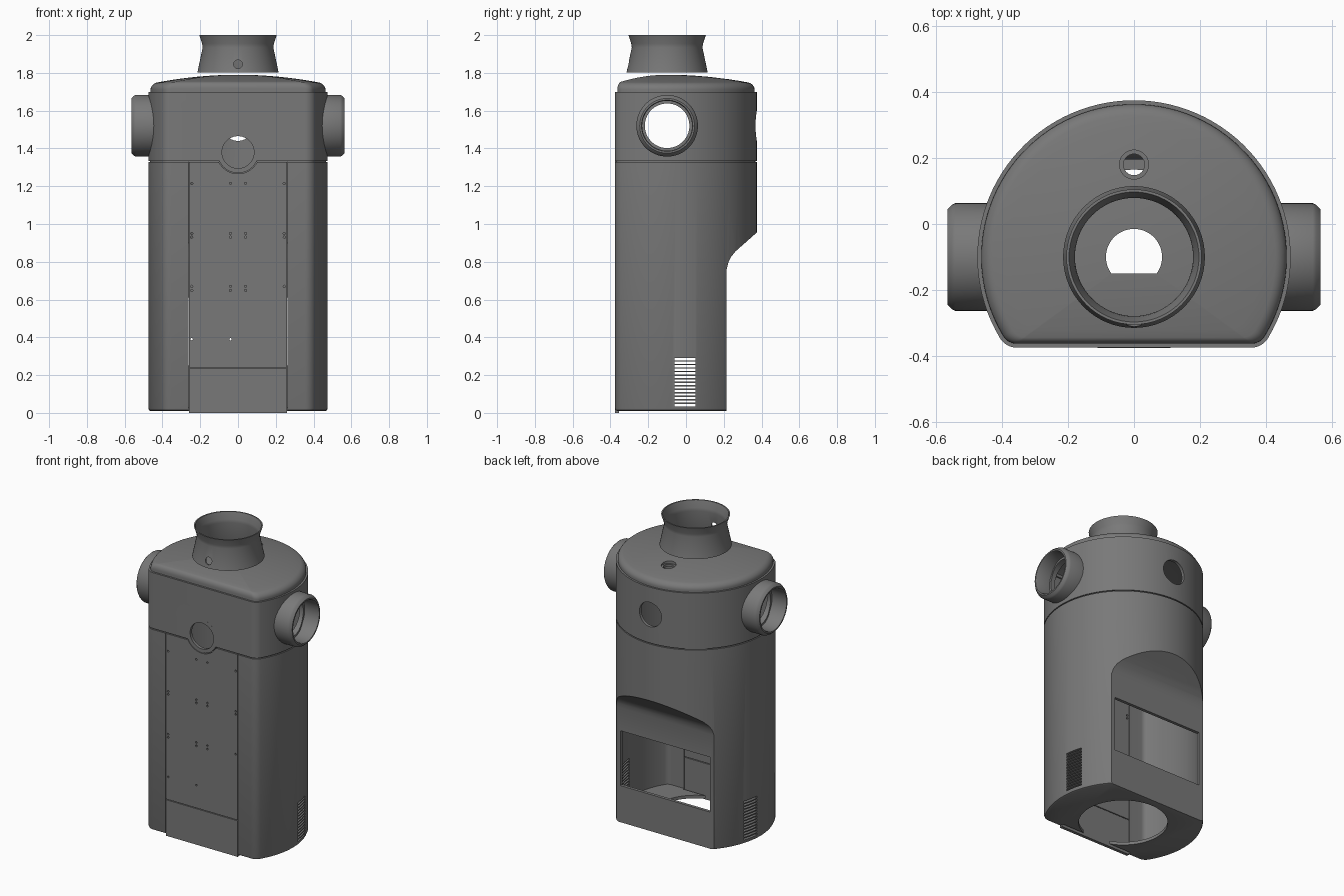
import bpy, bmesh, math
from mathutils import Matrix, Vector

if "Cube" in bpy.data.objects:
    bpy.data.objects.remove(bpy.data.objects["Cube"])

grey = bpy.data.materials.new("dark grey")
COLOUR = (0.19, 0.19, 0.19, 1)
grey.diffuse_color = COLOUR
grey.use_nodes = True
bsdf = next(n for n in grey.node_tree.nodes if n.type == 'BSDF_PRINCIPLED')
bsdf.inputs["Base Color"].default_value = COLOUR

CY = -0.1              # y of the main vertical axis
RAD, FRONT, FIL = 0.475, 0.275, 0.06   # shell radius, axis-to-front distance, corner fillet
WALL = 0.02
PORT_Z, HATCH_Z = 1.52, 1.38


def make(name, bm):
    bmesh.ops.recalc_face_normals(bm, faces=bm.faces[:])
    me = bpy.data.meshes.new(name)
    bm.to_mesh(me)
    bm.free()
    ob = bpy.data.objects.new(name, me)
    bpy.context.scene.collection.objects.link(ob)
    return ob


def outline(d=0.0):
    """D-shaped plan, flat at the front, offset inwards by d."""
    f = FIL - d
    yc = -(FRONT - FIL)
    xc = math.sqrt((RAD - FIL) ** 2 - yc ** 2)
    a0 = math.atan2(yc, xc)
    pts = []
    for i in range(9):                                   # right-hand corner
        a = -math.pi / 2 + (a0 + math.pi / 2) * i / 8
        pts.append((xc + f * math.cos(a), CY + yc + f * math.sin(a)))
    n = 72
    for i in range(1, n):                                # large arc
        a = a0 + (math.pi - 2 * a0) * i / n
        pts.append(((RAD - d) * math.cos(a), CY + (RAD - d) * math.sin(a)))
    return pts + [(-x, y) for x, y in reversed(pts[:9])]


def loft(name, rings, ring_closed=False):
    """Skin rings of equal point count; cap the ends or join last to first."""
    bm = bmesh.new()
    vs = [[bm.verts.new(p) for p in r] for r in rings]
    n = len(vs[0])
    pairs = list(zip(vs, vs[1:]))
    if ring_closed:
        pairs.append((vs[-1], vs[0]))
    else:
        bm.faces.new(vs[0])
        bm.faces.new(vs[-1])
    for a, b in pairs:
        for i in range(n):
            j = (i + 1) % n
            bm.faces.new((a[i], a[j], b[j], b[i]))
    return make(name, bm)


def d_rings(spec):
    return [[(x, y, z) for x, y in outline(d)] for d, z in spec]


def lathe(name, profile, matrix, n=64):
    """Closed (radius, height) profile turned round local z."""
    rings = [[matrix @ Vector((r * math.cos(2 * math.pi * i / n),
                               r * math.sin(2 * math.pi * i / n), h)) for i in range(n)]
             for r, h in profile]
    return loft(name, rings, True)


def boxes(name, items):
    bm = bmesh.new()
    for lo, hi in items:
        lo, hi = Vector(lo), Vector(hi)
        bmesh.ops.create_cube(bm, size=1, matrix=Matrix.Translation((lo + hi) / 2)
                              @ Matrix.Diagonal((*(hi - lo), 1)))
    return make(name, bm)


def rods(name, items, n=48):
    """Solid cylinders: (start, end, radius)."""
    bm = bmesh.new()
    for a, b, r in items:
        a, b = Vector(a), Vector(b)
        q = (b - a).to_track_quat('Z', 'Y').to_matrix().to_4x4()
        bmesh.ops.create_cone(bm, cap_ends=True, segments=n, radius1=r, radius2=r,
                              depth=(b - a).length, matrix=Matrix.Translation((a + b) / 2) @ q)
    return make(name, bm)


def apply_bool(ob, op, *tools):
    for t in tools:
        m = ob.modifiers.new("bool", 'BOOLEAN')
        m.operation, m.object, m.solver = op, t, 'EXACT'
    bpy.context.view_layer.update()
    me = bpy.data.meshes.new_from_object(ob.evaluated_get(bpy.context.evaluated_depsgraph_get()))
    ob.modifiers.clear()
    ob.data = me
    for t in tools:
        bpy.data.objects.remove(t)


def rear_prism(dy, dz):
    """Block removed from the lower back, with its flared top."""
    prof = [(0.215, -0.1), (0.215, 0.76), (0.225, 0.80), (0.24, 0.828), (0.262, 0.855),
            (0.375, 0.955), (0.6, 1.154), (0.6, -0.1)]
    return loft("rear_cutter", [[(x, y + dy, z + dz) for y, z in prof] for x in (-0.7, 0.7)])


def front_disc(r, y0=-0.5, y1=-0.25):
    return rods("disc_cutter", [((0, y0, HATCH_Z), (0, y1, HATCH_Z), r)])


# Lower body: hollow shell with cut-back rear
body = loft("body_shell", d_rings([(0.012, 0.01), (0.004, 0.014), (0, 0.024), (0, 1.327)]))
cavity = loft("cavity_cutter", d_rings([(WALL, 0.03), (WALL, 1.5)]))
apply_bool(cavity, 'DIFFERENCE', rear_prism(-WALL, 0.016))
vents = boxes("vent_cutter", [((-0.7, -0.06, 0.035 + 0.0187 * i), (0.7, 0.05, 0.047 + 0.0187 * i))
                              for i in range(14)])
apply_bool(body, 'DIFFERENCE', rear_prism(0, 0), cavity,
           rods("floor_cutter", [((0, CY, -0.1), (0, CY, 0.0305), 0.265)], 64),
           boxes("window_cutter", [((-0.326, 0.17, 0.25), (0.326, 0.3, 0.61))]),
           vents,
           boxes("door_cutter", [((-0.263, -0.45, -0.05), (0.263, -0.345, 1.4))]),
           front_disc(0.114))

# Front door with screw holes, and service hatch below it
door = boxes("front_door", [((-0.26, -0.375, 0.241), (0.26, -0.355, 1.327))])
holes = [(x, z) for z in (1.215, 0.95, 0.93, 0.67, 0.648) for x in (-0.245, -0.04, 0.04, 0.245)
         if (x, z) != (0.245, 0.648)] + [(-0.245, 0.39), (-0.04, 0.39)]
apply_bool(door, 'DIFFERENCE', front_disc(0.114),
           rods("screw_cutter", [((x, -0.4, z), (x, -0.34, z), 0.006) for x, z in holes], 12))
hatch = boxes("front_hatch", [((-0.26, -0.375, 0.0), (0.26, -0.355, 0.236))])

# Head: shell with a seam groove, round tab and port holes
head = loft("head_shell", d_rings([(0.008, 1.327), (0.008, 1.334), (0, 1.334), (0, 1.70),
                                   (WALL, 1.70), (WALL, 1.327)]), True)
apply_bool(head, 'UNION', front_disc(0.11, -0.3752, -0.355))
apply_bool(head, 'DIFFERENCE', front_disc(0.085),
           rods("rear_hole_cutter", [((0, 0.2, PORT_Z), (0, 0.6, PORT_Z), 0.08)]),
           rods("side_hole_cutter", [((-0.7, CY, PORT_Z), (0.7, CY, PORT_Z), 0.118)], 64))

# Domed roof with a rounded rim and a central opening
EDGE = 0.03


def roof_ring(s, drop):
    ring = []
    for x, y in outline(0.012):
        v = Vector((x, y - CY))
        v = v.lerp(v.normalized() * 0.085, s)
        z = 1.79 - 0.05 * (v.length / RAD) ** 2 - drop
        ring.append((v.x, v.y + CY, z))
    return ring


rim = [(0.09 * (1 - math.cos(a)), EDGE * (1 - math.sin(a)))
       for a in [math.pi / 2 * i / 6 for i in range(7)]]
steps = [0.2, 0.35, 0.5, 0.65, 0.8, 0.92, 1.0]
top = [roof_ring(s, d) for s, d in rim] + [roof_ring(s, 0) for s in steps]
under = [roof_ring(s, 0.03) for s in reversed(steps)] + [roof_ring(0.09, 0.04)]
skirt = [[(x, y, 1.695) for x, y in outline(d)] for d in (0.03, 0.012)]
roof = loft("roof", top + under + skirt, True)
apply_bool(roof, 'DIFFERENCE',
           rods("sink_cutter", [((0, 0.18, 1.76), (0, 0.18, 1.9), 0.044)]),
           rods("roof_hole_cutter", [((0, 0.18, 1.6), (0, 0.18, 1.9), 0.032)]))

# Flared collar floating just above the roof
collar = lathe("collar", [(0.215, 1.802), (0.187, 1.935), (0.19, 1.955), (0.205, 2.0),
                          (0.197, 2.0), (0.182, 1.955), (0.179, 1.935), (0.205, 1.802)],
               Matrix.Translation((0, CY, 0)))
apply_bool(collar, 'DIFFERENCE',
           rods("collar_cutter", [((0, -0.4, 1.845), (0, -0.2, 1.845), 0.023)], 24))

# Side ports
port_profile = [(0.163, 0.435), (0.163, 0.542), (0.158, 0.552), (0.145, 0.565), (0.136, 0.565),
                (0.132, 0.558), (0.132, 0.462), (0.118, 0.462), (0.118, 0.435)]
ports = [lathe(name, port_profile, Matrix.Translation((0, CY, PORT_Z))
               @ Matrix.Rotation(side * math.pi / 2, 4, 'Y'))
         for name, side in (("left_port", 1), ("right_port", -1))]

# One finish for every part, smooth with sharp edges kept
for ob in [body, door, hatch, head, roof, collar] + ports:
    ob.data.materials.clear()
    ob.data.materials.append(grey)
    for p in ob.data.polygons:
        p.material_index = 0
    bpy.ops.object.select_all(action='DESELECT')
    ob.select_set(True)
    bpy.context.view_layer.objects.active = ob
    bpy.ops.object.shade_smooth_by_angle(angle=math.radians(30))
